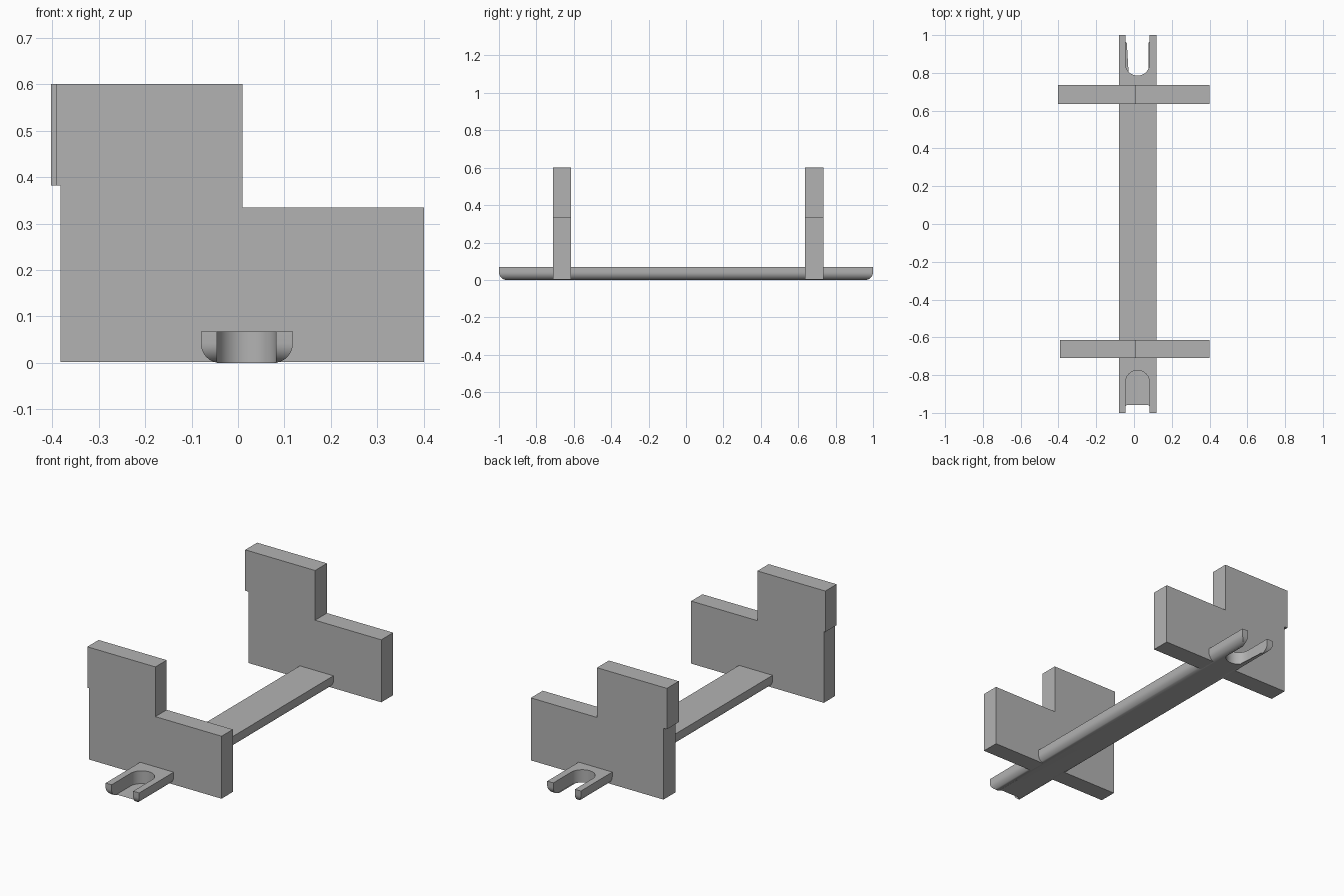
import bpy, bmesh
from math import pi, cos, sin
from mathutils import Vector

cube = bpy.data.objects.get("Cube")
if cube:
    bpy.data.objects.remove(cube, do_unlink=True)

grey = bpy.data.materials.new("plain grey")
grey.use_nodes = True
colour = (0.45, 0.45, 0.45, 1)
grey.diffuse_color = colour
grey.node_tree.nodes["Principled BSDF"].inputs["Base Color"].default_value = colour


def prism(name, outline, offset, finish=None):
    """Extrude a closed outline of 3D points along the offset."""
    bm = bmesh.new()
    face = bm.faces.new([bm.verts.new(p) for p in outline])
    ext = bmesh.ops.extrude_face_region(bm, geom=[face])
    moved = [v for v in ext["geom"] if isinstance(v, bmesh.types.BMVert)]
    bmesh.ops.translate(bm, verts=moved, vec=Vector(offset))
    if finish:
        finish(bm)
    bmesh.ops.recalc_face_normals(bm, faces=bm.faces)
    mesh = bpy.data.meshes.new(name)
    bm.to_mesh(mesh)
    bm.free()
    mesh.materials.append(grey)
    obj = bpy.data.objects.new(name, mesh)
    bpy.context.collection.objects.link(obj)
    return obj


# Long base bar with a round-ended slot in each end
LEFT, RIGHT, HEIGHT = -0.08, 0.118, 0.068
SLOT_X, SLOT_R = 0.0185, 0.0635


def slot_end(side, root):
    """Points along one forked end, from its +x tip to its -x tip."""
    centre = root + side * SLOT_R
    arc = [(SLOT_X + SLOT_R * cos(pi * i / 20),
            centre - side * SLOT_R * sin(pi * i / 20), 0) for i in range(21)]
    return ([(RIGHT, side, 0), (SLOT_X + SLOT_R, side, 0)] + arc
            + [(SLOT_X - SLOT_R, side, 0), (LEFT, side, 0)])


def round_tips(bm):
    """Round the lower edge of every prong tip."""
    edges = [e for e in bm.edges
             if all(abs(v.co.y) > 0.999 and v.co.z < 0.001 for v in e.verts)]
    bmesh.ops.bevel(bm, geom=edges, offset=0.042, segments=8, profile=0.5,
                    affect='EDGES')


bar = prism("base_bar", slot_end(1, 0.785) + slot_end(-1, -0.775)[::-1],
            (0, 0, HEIGHT), round_tips)
bpy.context.view_layer.objects.active = bar
bar.select_set(True)
bpy.ops.object.shade_smooth_by_angle()
bar.select_set(False)


# Stepped upright plates, each with a small lip on the tall side
def upright(name, y0, y1, lip):
    profile = [(-0.382, 0.002), (0.4, 0.002), (0.4, 0.335), (0.01, 0.335),
               (0.01, 0.6), (lip, 0.6), (lip, 0.382), (-0.382, 0.382)]
    prism(name, [(x, y0, z) for x, z in profile], (0, y1 - y0, 0))


upright("front_upright", -0.71, -0.615, -0.391)
upright("back_upright", 0.635, 0.735, -0.402)
